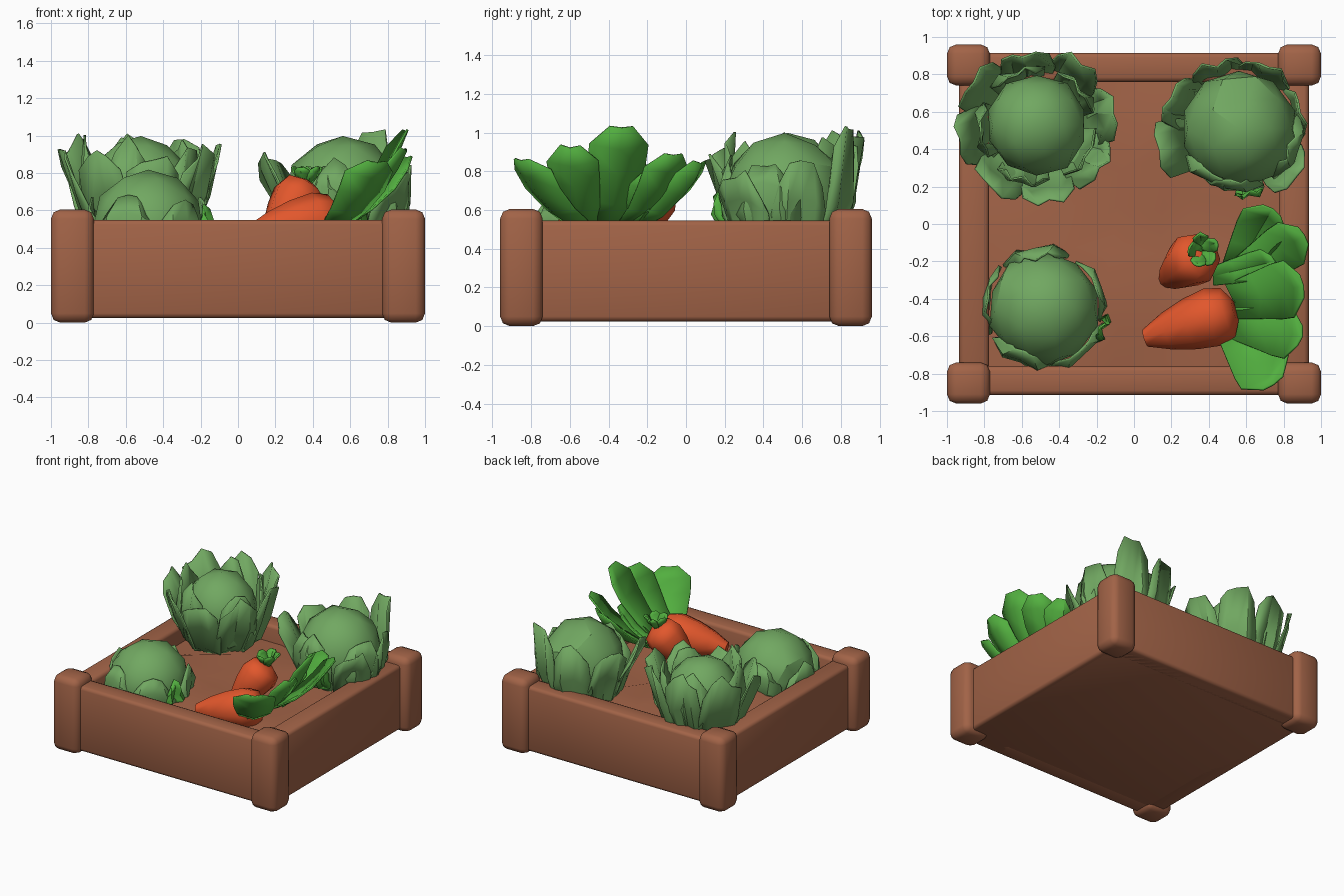
import bpy, bmesh, math, random
from mathutils import Vector

if "Cube" in bpy.data.objects:
    bpy.data.objects.remove(bpy.data.objects["Cube"])

random.seed(4)


def material(name, rgb):
    m = bpy.data.materials.new(name)
    m.diffuse_color = (*rgb, 1)
    m.use_nodes = True
    m.node_tree.nodes["Principled BSDF"].inputs["Base Color"].default_value = m.diffuse_color
    return m


BROWN = material("brown_wood", (0.36, 0.125, 0.063))
CABBAGE = material("cabbage_green", (0.165, 0.39, 0.12))
LEAF = material("bright_leaf_green", (0.085, 0.43, 0.05))
ORANGE = material("carrot_orange", (0.76, 0.095, 0.025))


def finish(name, bm, mat, angle=35):
    bmesh.ops.recalc_face_normals(bm, faces=bm.faces)
    me = bpy.data.meshes.new(name)
    bm.to_mesh(me)
    bm.free()
    me.materials.append(mat)
    for p in me.polygons:
        p.use_smooth = True
    me.set_sharp_from_angle(angle=math.radians(angle))
    ob = bpy.data.objects.new(name, me)
    bpy.context.collection.objects.link(ob)
    return ob


def box(name, lo, hi, mat, bevel):
    bm = bmesh.new()
    bmesh.ops.create_cube(bm, size=1)
    for v in bm.verts:
        v.co = [l + (c + 0.5) * (h - l) for c, l, h in zip(v.co, lo, hi)]
    ob = finish(name, bm, mat, 180)
    mod = ob.modifiers.new("rounding", 'BEVEL')
    mod.width, mod.segments = bevel, 2
    return ob


def sheet(name, rows, mat, thickness=0.012):
    """Skin a grid of points and give it a little thickness."""
    bm = bmesh.new()
    g = [[bm.verts.new(p) for p in r] for r in rows]
    for a, b in zip(g, g[1:]):
        for i in range(len(a) - 1):
            bm.faces.new((a[i], a[i + 1], b[i + 1], b[i]))
    ob = finish(name, bm, mat)
    mod = ob.modifiers.new("thickness", 'SOLIDIFY')
    mod.thickness, mod.offset = thickness, 0
    return ob


# planter walls and corner posts
for s, n in ((-1, "left"), (1, "right")):
    xs = sorted((s * 0.935, s * 0.775))
    box(n + "_wall", (xs[0], -0.9, 0.025), (xs[1], 0.9, 0.545), BROWN, 0.025)
for s, n in ((-1, "front"), (1, "back")):
    ys = sorted((s * 0.915, s * 0.76))
    box(n + "_wall", (-0.9, ys[0], 0.025), (0.9, ys[1], 0.55), BROWN, 0.025)
    for t, m in ((-1, "left"), (1, "right")):
        px, py = sorted((t * 1.0, t * 0.77)), sorted((s * 0.96, s * 0.74))
        box(n + "_" + m + "_post", (px[0], py[0], 0), (px[1], py[1], 0.605), BROWN, 0.05)

# soil with an uneven top
bm = bmesh.new()
bmesh.ops.create_grid(bm, x_segments=7, y_segments=7, size=0.79)
for v in bm.verts:
    edge = max(abs(v.co.x), abs(v.co.y)) > 0.75
    v.co.z = 0.41 if edge else 0.43 + random.uniform(-0.025, 0.035)
    if not edge:
        v.co.x += random.uniform(-0.05, 0.05)
        v.co.y += random.uniform(-0.05, 0.05)
finish("soil", bm, BROWN)
box("planter_floor", (-0.9, -0.88, 0.025), (0.9, 0.88, 0.3), BROWN, 0.01)


def cabbage_leaf(name, c, az, half, profile, mat=CABBAGE):
    """Cupped leaf following a radius/height profile around centre c."""
    rows = []
    n = len(profile) - 1
    for k, (r, z) in enumerate(profile):
        row = []
        for u in (-1, -0.5, 0, 0.5, 1):
            w = half * (0.75, 1, 1.0, 0.75)[min(3, round(3 * k / n))]
            a = az + u * w + random.uniform(-0.03, 0.03)
            drop = 0.12 * abs(u) ** 2 * (k / n)
            rr = r + random.uniform(-0.012, 0.02) + 0.02 * (abs(u) == 0.5)
            zz = z - drop + (random.uniform(-0.035, 0.035) if k == n else 0)
            row.append(Vector((c[0] + rr * math.cos(a), c[1] + rr * math.sin(a), zz)))
        rows.append(row)
    sheet(name, rows, mat)


def cabbage(name, c, r, squash=1.0):
    bm = bmesh.new()
    bmesh.ops.create_icosphere(bm, subdivisions=2, radius=r)
    for v in bm.verts:
        v.co *= random.uniform(0.97, 1.04)
        v.co.z *= squash
        v.co += Vector(c)
    finish(name + "_head", bm, CABBAGE, 30)


def wrap(r, z0, top, low=-0.9):
    """Leaf profile hugging a head of radius r centred at z0."""
    return [(r * math.cos(e), z0 + r * math.sin(e))
            for e in (low + (top - low) * i / 4 for i in range(5))]


# back left cabbage: open ring of leaves round a head
c = (-0.52, 0.525, 0.70)
cabbage("back_left_cabbage", c, 0.27, 1.1)
for i in range(8):
    a = math.radians(45 * i + 10)
    k = 0.95 + 0.08 * abs(math.cos(a)) + random.uniform(-0.03, 0.03)
    cabbage_leaf(f"back_left_cabbage_leaf_{i}", c, a, 0.46,
                 [(0.14, 0.40), (0.26, 0.50), (0.33 * k, 0.70),
                  (0.395 * k, 0.95 + 0.05 * math.sin(a))])
for i in range(5):
    cabbage_leaf(f"back_left_cabbage_inner_{i}", c, math.radians(72 * i + 40), 0.5,
                 [(0.15, 0.42), (0.25, 0.52), (0.30, 0.72), (0.29, 0.97)])

# back right cabbage: tight head with a few open leaves
c = (0.56, 0.51, 0.67)
cabbage("back_right_cabbage", c, 0.315, 1.02)
for i, (az, flare, top) in enumerate(((195, 0.43, 0.90), (155, 0.40, 0.90), (110, 0.36, 0.95),
                                      (65, 0.35, 1.03), (15, 0.34, 0.86), (-40, 0.38, 0.80))):
    cabbage_leaf(f"back_right_cabbage_leaf_{i}", c, math.radians(az), 0.45,
                 [(0.14, 0.40), (0.27, 0.46), (0.33, 0.66), (flare, top)])
for i, az in enumerate((-100, 240, -20)):
    cabbage_leaf(f"back_right_cabbage_wrap_{i}", c, math.radians(az), 0.6, wrap(0.325, c[2], 0.6))
cabbage_leaf("back_right_cabbage_fresh_leaf", c, math.radians(-80), 0.22,
             wrap(0.345, c[2], 0.15, -0.6), LEAF)

# front left cabbage: closed head with wrapped leaves
c = (-0.48, -0.45, 0.52)
cabbage("front_left_cabbage", c, 0.30, 0.98)
for i, az in enumerate((20, 100, 170, 245, 310)):
    cabbage_leaf(f"front_left_cabbage_wrap_{i}", c, math.radians(az), 0.6,
                 wrap(0.31, c[2], 0.4 + 0.2 * (i % 2)))
cabbage_leaf("front_left_cabbage_fresh_leaf", c, math.radians(-20), 0.25,
             wrap(0.325, c[2], 0.3, -0.3), LEAF)


def carrot(name, tip, crown, r):
    """Eight-sided turned body from tip to crown."""
    tip, crown = Vector(tip), Vector(crown)
    q = (crown - tip).to_track_quat('Z', 'Y')
    bm = bmesh.new()
    rings = []
    for t, f in ((0, 0.3), (0.25, 0.65), (0.5, 0.88), (0.75, 1), (0.92, 0.85), (1, 0.4)):
        p = tip.lerp(crown, t)
        rings.append([bm.verts.new(p + q @ Vector((r * f * math.cos(a), r * f * math.sin(a), 0)))
                      for a in (math.tau * j / 8 for j in range(8))])
    for a, b in zip(rings, rings[1:]):
        for j in range(8):
            bm.faces.new((a[j], a[j - 1], b[j - 1], b[j]))
    bm.faces.new(rings[0])
    bm.faces.new(rings[-1])
    finish(name, bm, ORANGE, 60)


def blade(name, base, tip, width, sag=0.05, foot=0.6):
    """Broad leaf curving upward from base to tip."""
    base, tip = Vector(base), Vector(tip)
    d = tip - base
    side = d.cross(Vector((0, 0, 1))).normalized()
    up = side.cross(d).normalized()
    rows = []
    for t, w in ((0, foot), (0.3, 0.8), (0.6, 0.97), (0.82, 1), (1, 0.4)):
        p = base.lerp(tip, t) - up * sag * math.sin(math.pi * t)
        rows.append([p + side * u * w * width / 2 + up * (0.05 * abs(u) * width / 0.3 * w
                     + random.uniform(-0.008, 0.008)) for u in (-1, 0, 1)])
    sheet(name, rows, LEAF)


# carrots
carrot("front_carrot", (0.06, -0.61, 0.47), (0.54, -0.46, 0.56), 0.16)
carrot("rear_carrot", (0.17, -0.30, 0.42), (0.37, -0.15, 0.74), 0.145)

# broad tops of the front carrot
for i, (bx, by, tip, w) in enumerate((
        (0.55, -0.24, (0.74, 0.08, 0.84), 0.27), (0.55, -0.28, (0.91, -0.06, 0.88), 0.26),
        (0.53, -0.41, (0.91, -0.33, 1.02), 0.31), (0.53, -0.53, (0.90, -0.60, 0.92), 0.27),
        (0.53, -0.56, (0.75, -0.86, 0.85), 0.31), (0.42, -0.28, (0.75, -0.20, 0.78), 0.16))):
    blade(f"front_carrot_leaf_{i}", (bx, by, 0.50), tip, w)

# small tuft on the rear carrot
for i in range(5):
    a = math.tau * i / 5 + 0.5
    blade(f"rear_carrot_leaf_{i}", (0.36, -0.15, 0.73),
          (0.37 + 0.08 * math.cos(a), -0.14 + 0.09 * math.sin(a), 0.83), 0.08, 0.01)
